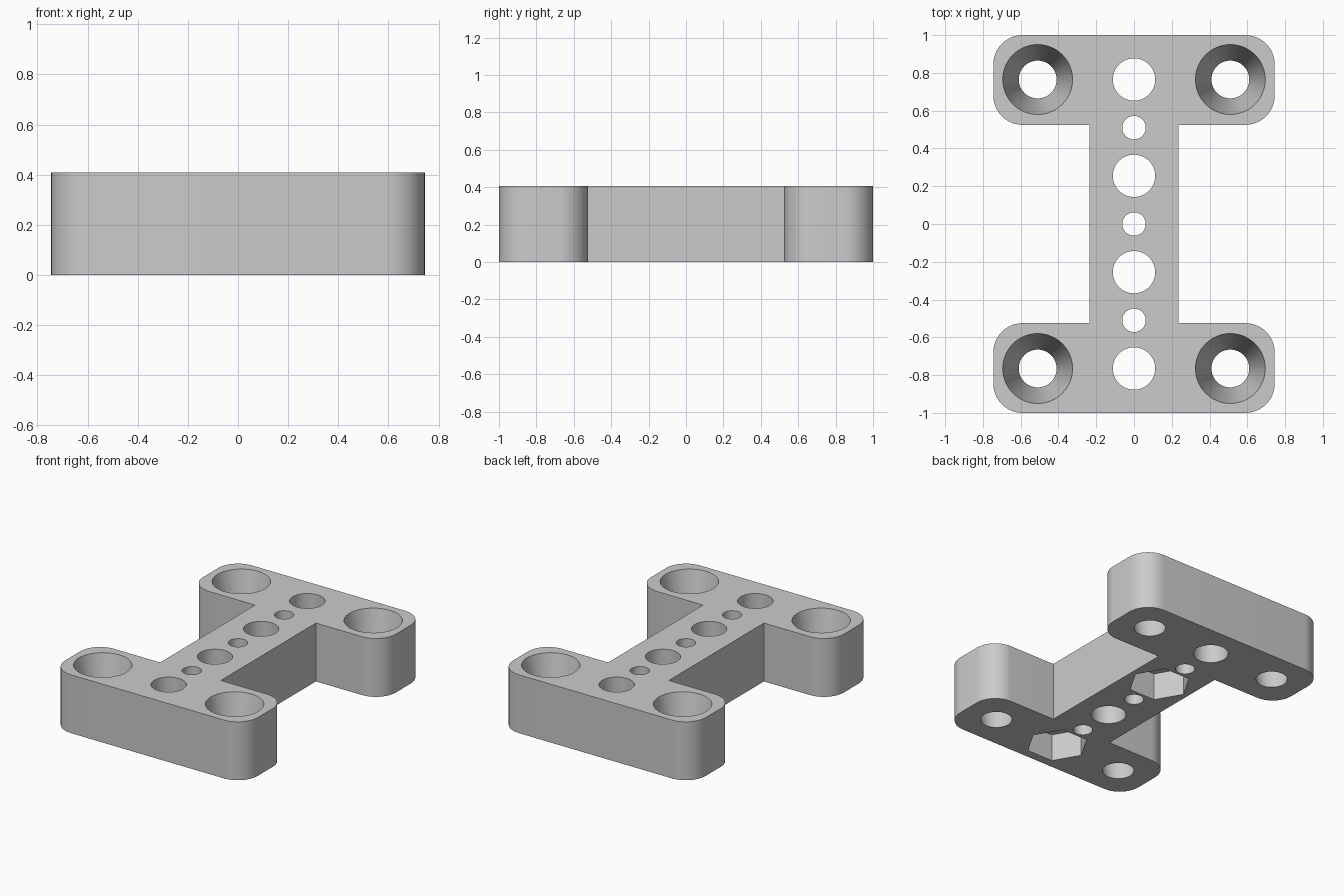
import bpy, bmesh, math
from mathutils import Matrix

old = bpy.data.objects.get("Cube")
if old:
    bpy.data.objects.remove(old, do_unlink=True)

HEIGHT = 0.408
HALF_X, HALF_Y = 0.745, 1.0      # outer half sizes
WEB_X, BAR_Y = 0.235, 0.525      # half width of web, inner edge of bars
CORNER = 0.155
PITCH = 0.255                    # spacing of the hole row

grey = bpy.data.materials.new("plain grey")
grey.use_nodes = True
colour = (0.6, 0.6, 0.6, 1)
grey.diffuse_color = colour
grey.node_tree.nodes["Principled BSDF"].inputs["Base Color"].default_value = colour


def arc(cx, cy, start, steps=16):
    """Quarter turn of a rounded corner, counter-clockwise."""
    angles = [start + math.pi / 2 * i / steps for i in range(steps + 1)]
    return [(cx + CORNER * math.cos(a), cy + CORNER * math.sin(a)) for a in angles]


# Plate: half an H outline, turned half round to close it, then extruded
outline = [(WEB_X, BAR_Y)]
outline += arc(HALF_X - CORNER, BAR_Y + CORNER, -math.pi / 2)
outline += arc(HALF_X - CORNER, HALF_Y - CORNER, 0)
outline += arc(CORNER - HALF_X, HALF_Y - CORNER, math.pi / 2)
outline += arc(CORNER - HALF_X, BAR_Y + CORNER, math.pi)
outline += [(-WEB_X, BAR_Y)]
outline += [(-x, -y) for x, y in outline]

bm = bmesh.new()
base = bm.faces.new([bm.verts.new((x, y, 0)) for x, y in outline])
top = bmesh.ops.extrude_face_region(bm, geom=[base])["geom"]
bmesh.ops.translate(bm, vec=(0, 0, HEIGHT),
                    verts=[v for v in top if isinstance(v, bmesh.types.BMVert)])
bmesh.ops.recalc_face_normals(bm, faces=bm.faces)
mesh = bpy.data.meshes.new("mounting_plate")
bm.to_mesh(mesh)
bm.free()
mesh.materials.append(grey)
plate = bpy.data.objects.new("mounting_plate", mesh)
bpy.context.collection.objects.link(plate)


def add_cutter(bm, x, y, z0, z1, r0, r1, sides=64):
    """Round or many-sided plug from z0 (radius r0) to z1 (radius r1)."""
    bmesh.ops.create_cone(bm, cap_ends=True, segments=sides, radius1=r0, radius2=r1,
                          depth=z1 - z0, matrix=Matrix.Translation((x, y, (z0 + z1) / 2)))


def cut(name, fill):
    """Subtract the plugs that fill() makes from the plate."""
    bm = bmesh.new()
    fill(bm)
    data = bpy.data.meshes.new(name)
    bm.to_mesh(data)
    bm.free()
    data.materials.append(grey)
    cutter = bpy.data.objects.new(name, data)
    bpy.context.collection.objects.link(cutter)
    cutter.hide_render = True
    mod = plate.modifiers.new(name, "BOOLEAN")
    mod.operation, mod.solver, mod.object = "DIFFERENCE", "EXACT", cutter
    bpy.context.view_layer.objects.active = plate
    bpy.ops.object.modifier_apply(modifier=name)
    bpy.data.objects.remove(cutter, do_unlink=True)


# Row of holes along the web, alternately wide and narrow
def hole_row(bm):
    for i in range(-3, 4):
        radius = 0.112 if i % 2 else 0.062
        add_cutter(bm, 0, i * PITCH, -0.1, HEIGHT + 0.1, radius, radius)


# Tapered screw holes in the four corners
def screw_holes(bm):
    slope = (0.185 - 0.1) / HEIGHT
    over = 0.05
    for sx in (-1, 1):
        for sy in (-1, 1):
            add_cutter(bm, sx * 2 * PITCH, sy * 3 * PITCH, -over, HEIGHT + over,
                       0.1 - slope * over, 0.185 + slope * over)


# Six-sided nut pockets in the underside; a corner points along x
def nut_pockets(bm):
    for i in (-3, 1):
        start = len(bm.verts)
        add_cutter(bm, 0, i * PITCH, -0.1, 0.19, 0.2, 0.2, sides=6)
        bm.verts.ensure_lookup_table()
        bmesh.ops.rotate(bm, verts=bm.verts[start:], cent=(0, i * PITCH, 0),
                         matrix=Matrix.Rotation(math.radians(30), 3, "Z"))


cut("hole_row", hole_row)
cut("screw_holes", screw_holes)
cut("nut_pockets", nut_pockets)

# Smooth the round walls, keep the edges sharp
bpy.ops.object.select_all(action="DESELECT")
plate.select_set(True)
bpy.context.view_layer.objects.active = plate
bpy.ops.object.shade_smooth_by_angle(angle=math.radians(30))
